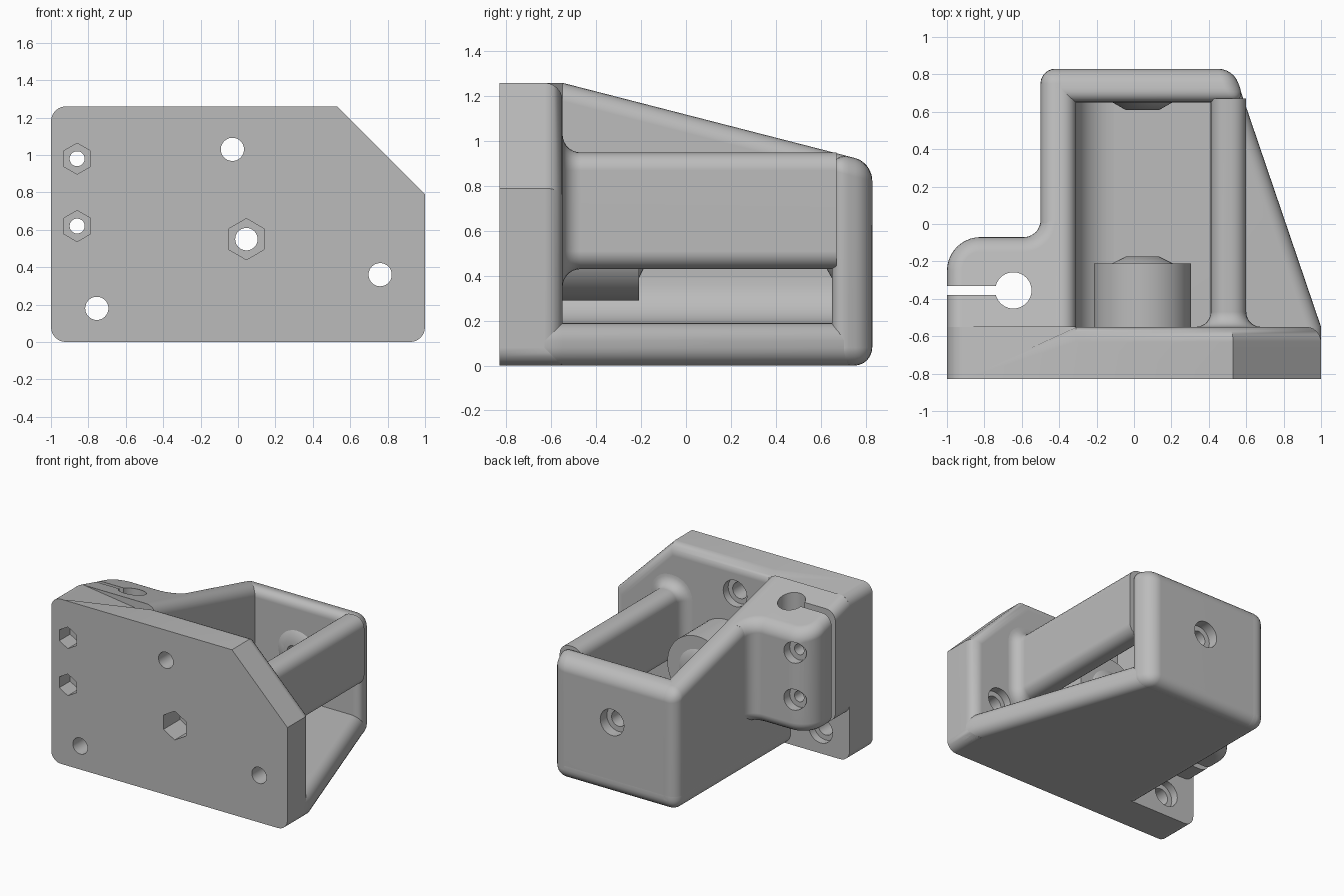
import bpy, bmesh
from math import sin, cos, pi, radians

cube = bpy.data.objects.get("Cube")
if cube:
    bpy.data.objects.remove(cube, do_unlink=True)

grey = bpy.data.materials.new("light grey")
grey.use_nodes = True
COLOUR = (0.5, 0.5, 0.5, 1)
grey.diffuse_color = COLOUR
for node in grey.node_tree.nodes:
    if node.type == 'BSDF_PRINCIPLED':
        node.inputs["Base Color"].default_value = COLOUR

FRONT, FACE, BACK = -0.83, -0.55, 0.83   # plate front, plate rear, housing rear
ROUND = 0.08


def slope(y):
    """Height of the slanted top at depth y."""
    return 1.26 - (y - FACE) * 0.257


def arc(cx, cy, r, a0, a1, n=10):
    return [(cx + r * cos(radians(a0 + (a1 - a0) * i / n)),
             cy + r * sin(radians(a0 + (a1 - a0) * i / n))) for i in range(n + 1)]


def ngon(cx, cy, r, n=40):
    return [(cx + r * cos(pi / 2 + 2 * pi * i / n),
             cy + r * sin(pi / 2 + 2 * pi * i / n)) for i in range(n)]


def rect(x0, y0, x1, y1):
    return [(x0, y0), (x1, y0), (x1, y1), (x0, y1)]


def loft(name, rings, axis, bevel=None, top=None):
    """Skin closed 2D rings, each placed at a position along an axis."""
    place = {'x': lambda a, b, t: (t, a, b),
             'y': lambda a, b, t: (a, t, b),
             'z': lambda a, b, t: (a, b, t)}[axis]
    bm = bmesh.new()
    loops = [[bm.verts.new(place(a, b, t)) for a, b in pts] for t, pts in rings]
    if top:
        for v in loops[-1]:
            v.co.z = top(v.co.y)
    for low, high in zip(loops, loops[1:]):
        for i in range(len(low)):
            j = (i + 1) % len(low)
            bm.faces.new((low[i], low[j], high[j], high[i]))
    bm.faces.new(loops[0])
    bm.faces.new(loops[-1])
    bmesh.ops.recalc_face_normals(bm, faces=bm.faces)
    if bevel:
        edges = [e for e in bm.edges if e.calc_face_angle(0) > 0.5
                 and bevel((e.verts[0].co + e.verts[1].co) / 2)]
        bmesh.ops.bevel(bm, geom=edges, offset=ROUND, offset_type='OFFSET',
                        segments=6, profile=0.5, affect='EDGES', clamp_overlap=False)
    mesh = bpy.data.meshes.new(name)
    bm.to_mesh(mesh)
    bm.free()
    mesh.materials.append(grey)
    obj = bpy.data.objects.new(name, mesh)
    bpy.context.collection.objects.link(obj)
    return obj


def prism(name, pts, axis, lo, hi, **options):
    return loft(name, [(lo, pts), (hi, pts)], axis, **options)


def drill(x, z, r, lo, hi, n=40):
    return prism("cutter", ngon(x, z, r, n), 'y', lo, hi)


def cut(obj, cutters):
    """Subtract the cutters, then remove them."""
    for c in cutters:
        mod = obj.modifiers.new("cut", 'BOOLEAN')
        mod.operation, mod.solver, mod.object = 'DIFFERENCE', 'EXACT', c
    bpy.context.view_layer.update()
    graph = bpy.context.evaluated_depsgraph_get()
    mesh = bpy.data.meshes.new_from_object(obj.evaluated_get(graph))
    obj.modifiers.clear()
    obj.data = mesh
    for c in cutters:
        bpy.data.objects.remove(c, do_unlink=True)


parts = []
SHAFT = (0.045, 0.55)
MOUNTS = [(-0.03, 1.03), (0.76, 0.36), (-0.755, 0.18)]
SCREWS = [(-0.86, 0.98), (-0.86, 0.62)]

# Front plate with its corner cut off, mounting holes and nut pockets
outline = [(-1, 0), (1, 0), (1, 0.79), (0.53, 1.26), (-0.31, 1.26), (-1, 1.26)]


def plate_edges(m):
    corner = abs(m.y - (FRONT + FACE) / 2) < 0.01
    rear = m.y > FACE - 0.01 and m.z > 0.1 and m.x > -0.3
    return corner and (abs(m.x) > 0.9 and (m.z < 0.1 or m.z > 1.2)) or rear


plate = prism("front_plate", outline, 'y', FRONT, FACE, bevel=plate_edges)
holes = [drill(*SHAFT, 0.06, -1, 0), drill(*SHAFT, 0.11, -1, -0.63, 6)]
for m in MOUNTS:
    holes += [drill(*m, 0.062, -1, 0), drill(*m, 0.1, FACE - 0.06, 0)]
for s in SCREWS:
    holes += [drill(*s, 0.04, -1, 0), drill(*s, 0.083, -1, -0.7, 6)]
cut(plate, holes)
parts.append(plate)

# Tapered floor
floor_outline = [(-0.5, -0.7), (1, -0.7), (1, FACE), (0.53, BACK), (-0.5, BACK)]
parts.append(prism("floor", floor_outline, 'z', 0, 0.19, bevel=lambda m: m.y > -0.69))

# Side and rear walls with the slanted top
parts.append(prism("right_side_wall", rect(-0.5, FACE, -0.31, BACK), 'z', 0, 1,
                   top=slope, bevel=lambda m: m.y > FACE + 0.01))
rear = prism("rear_wall", [(-0.5, 0.65), (0.595, 0.65), (0.53, BACK), (-0.5, BACK)],
             'z', 0, 1, top=slope, bevel=lambda m: True)
cut(rear, [drill(*SHAFT, 0.06, 0.5, 1), drill(*SHAFT, 0.1, BACK - 0.08, 1)])
parts.append(rear)

# Cove between the floor and the side wall
cove = arc(-0.11, 0.39, 0.2, 180, 270) + [(-0.11, 0.1), (-0.4, 0.1), (-0.4, 0.39)]
parts.append(prism("floor_cove", cove, 'y', -0.6, 0.7))


# Rounded side rail, flaring where it meets the plate
def rail_section(grow):
    pts, r = [], ROUND + grow
    for sx, sz, a in ((1, 1, 0), (-1, 1, 90), (-1, -1, 180), (1, -1, 270)):
        pts += arc(0.505 + sx * 0.015, 0.69 + sz * 0.18, r, a, a + 90, 6)
    return pts


rings = [(-0.6, rail_section(ROUND))]
for i in range(8):
    t = pi / 2 * i / 7
    rings.append((FACE + ROUND * (1 - cos(t)), rail_section(ROUND * (1 - sin(t)))))
rings.append((0.67, rail_section(0)))
parts.append(loft("left_side_rail", rings, 'y'))

# Shaft boss and the two conical bearing seats
boss = loft("shaft_boss", [(y, ngon(*SHAFT, r, 64)) for y, r in
                           ((-0.6, 0.26), (-0.21, 0.26))], 'y')
seat_front = loft("front_bearing_seat", [(y, ngon(*SHAFT, r)) for y, r in
                                         ((-0.23, 0.16), (-0.21, 0.16), (-0.175, 0.09))], 'y')
seat_rear = loft("rear_bearing_seat", [(y, ngon(*SHAFT, r)) for y, r in
                                       ((0.61, 0.09), (0.65, 0.16), (0.67, 0.16))], 'y')
for part in (boss, seat_front, seat_rear):
    cut(part, [drill(*SHAFT, 0.06, -1, 1)])
    parts.append(part)

# Rod clamp with bore, slit and screw holes
clamp_outline = ([(-0.4, 0.02), (-0.4, FACE), (-1, FACE)]
                 + arc(-0.82, -0.25, 0.18, 180, 90) + arc(-0.59, 0.02, 0.09, 270, 360))
clamp = prism("rod_clamp", clamp_outline, 'z', 0.36, 1, top=slope,
              bevel=lambda m: m.y > FACE + 0.01 and m.x < -0.46)
holes = [prism("cutter", ngon(-0.645, -0.355, 0.097), 'z', 0, 2),
         prism("cutter", rect(-1.1, -0.38, -0.65, -0.332), 'z', 0, 2)]
for s in SCREWS:
    holes += [drill(*s, 0.04, -1, 1), drill(*s, 0.08, -0.14, 1)]
cut(clamp, holes)
parts.append(clamp)

# Smooth rounded edges, keep flat faces flat
bpy.ops.object.select_all(action='DESELECT')
for part in parts:
    part.select_set(True)
    bpy.context.view_layer.objects.active = part
    bpy.ops.object.shade_smooth_by_angle(angle=radians(30))
    part.select_set(False)
    weighted = part.modifiers.new("flat_normals", 'WEIGHTED_NORMAL')
    weighted.keep_sharp = True
